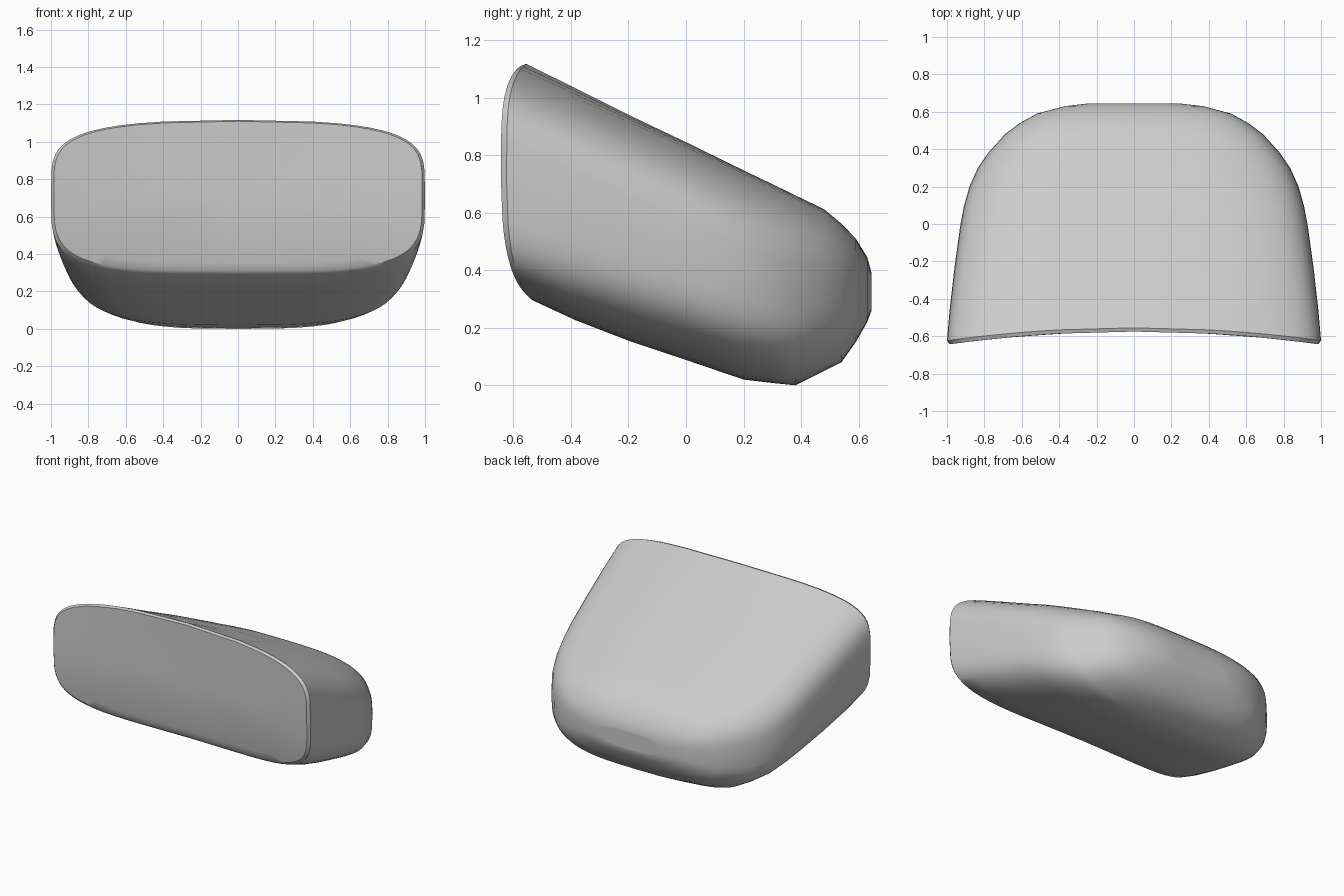
import bpy, bmesh
from math import cos, sin, pi, copysign

cube = bpy.data.objects.get("Cube")
if cube:
    bpy.data.objects.remove(cube, do_unlink=True)

SEGMENTS = 56

# Cross-sections from front to back: y, half width, top z, bottom z
STATIONS = [
    (-0.575, 0.985, 1.11, 0.31), (-0.555, 1.0, 1.117, 0.29),
    (-0.40, 0.985, 1.04, 0.225), (-0.20, 0.96, 0.94, 0.155),
    (0.0, 0.93, 0.845, 0.088), (0.10, 0.91, 0.796, 0.054),
    (0.20, 0.88, 0.747, 0.02), (0.30, 0.835, 0.699, 0.008),
    (0.38, 0.78, 0.66, 0.0), (0.48, 0.69, 0.612, 0.05),
    (0.54, 0.61, 0.562, 0.08), (0.59, 0.52, 0.51, 0.15),
    (0.63, 0.37, 0.445, 0.22), (0.645, 0.24, 0.39, 0.26),
]


def power(value, exponent):
    return copysign(abs(value) ** exponent, value)


def section(y, width, top, bottom, scale=1.0):
    """Rounded-box ring, bowed at the front and crowned on top."""
    front = max(0.0, min(1.0, (0.2 - y) / 0.775))
    lip = max(0.0, min(1.0, (-0.2 - y) / 0.375))
    middle, half = (top + bottom) / 2, (top - bottom) / 2
    ring = []
    for i in range(SEGMENTS):
        a = 2 * pi * i / SEGMENTS
        n = 3.2 + (1.6 if sin(a) > 0 else 0.8) * front
        u, v = scale * power(cos(a), 2 / n), scale * power(sin(a), 2 / n)
        z = middle + half * v - 0.05 * front * u * u * max(v, 0)
        x = width * u
        bow = 0.07 * front * x * x
        ring.append((x, y - bow + 0.04 * lip * min(v, 0) ** 2, z))
    return ring


# Body: cap rings, the lofted sections, and cap rings again
CAP = (0.15, 0.4, 0.7, 0.9)
rings = [section(*STATIONS[0], s) for s in CAP]
rings += [section(*s) for s in STATIONS]
rings += [section(*STATIONS[-1], s) for s in reversed(CAP)]

bm = bmesh.new()
loops = [[bm.verts.new(p) for p in ring] for ring in rings]
for a, b in zip(loops, loops[1:]):
    for i in range(SEGMENTS):
        j = (i + 1) % SEGMENTS
        bm.faces.new((a[i], a[j], b[j], b[i]))
bm.faces.new(loops[0])
bm.faces.new(loops[-1])
bmesh.ops.recalc_face_normals(bm, faces=bm.faces)

mesh = bpy.data.meshes.new("cushion_body")
bm.to_mesh(mesh)
bm.free()
body = bpy.data.objects.new("cushion_body", mesh)
bpy.context.collection.objects.link(body)

# Plain grey finish
grey = bpy.data.materials.new("light_grey")
grey.use_nodes = True
colour = (0.6, 0.6, 0.6, 1)
grey.diffuse_color = colour
grey.node_tree.nodes["Principled BSDF"].inputs["Base Color"].default_value = colour
mesh.materials.append(grey)

bpy.ops.object.select_all(action="DESELECT")
body.select_set(True)
bpy.context.view_layer.objects.active = body
bpy.ops.object.shade_smooth_by_angle(angle=0.6)
